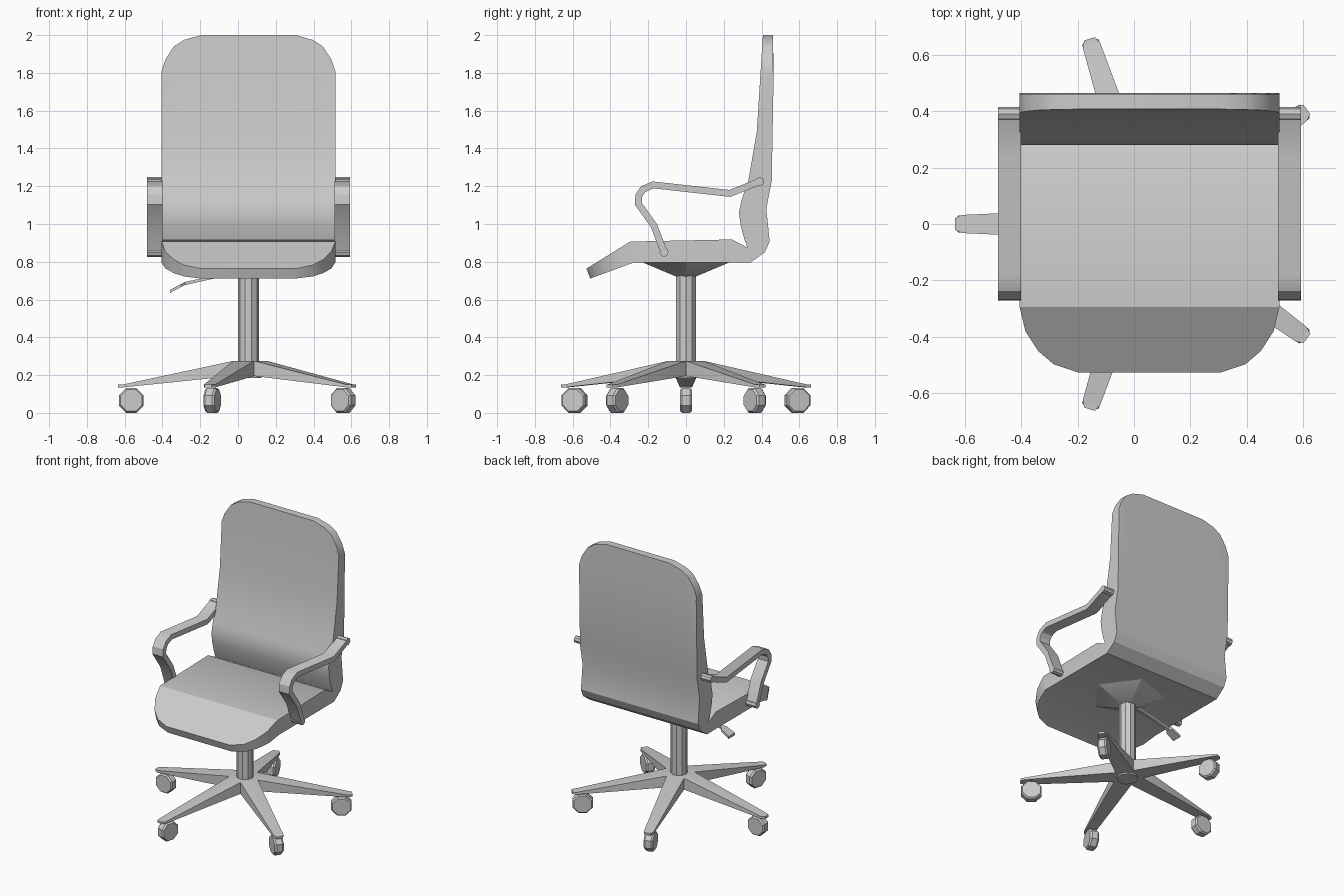
import bpy, bmesh
from math import sin, cos, pi, radians
from mathutils import Vector

cube = bpy.data.objects.get("Cube")
if cube:
    bpy.data.objects.remove(cube, do_unlink=True)

grey = bpy.data.materials.new("light_grey")
grey.use_nodes = True
grey.diffuse_color = (0.6, 0.6, 0.6, 1)
grey.node_tree.nodes["Principled BSDF"].inputs["Base Color"].default_value = (0.6, 0.6, 0.6, 1)

CX = 0.055  # centre line of the chair


def finish(name, bm):
    """Clean the mesh, make an object and shade it."""
    bmesh.ops.remove_doubles(bm, verts=bm.verts, dist=0.0005)
    bmesh.ops.recalc_face_normals(bm, faces=bm.faces)
    mesh = bpy.data.meshes.new(name)
    bm.to_mesh(mesh)
    bm.free()
    mesh.materials.append(grey)
    ob = bpy.data.objects.new(name, mesh)
    bpy.context.collection.objects.link(ob)
    bpy.ops.object.select_all(action='DESELECT')
    ob.select_set(True)
    bpy.context.view_layer.objects.active = ob
    bpy.ops.object.shade_smooth_by_angle(angle=radians(30))
    return ob


def loft(name, rings):
    """Bridge matching rings of points and cap both ends."""
    bm = bmesh.new()
    loops = [[bm.verts.new(p) for p in ring] for ring in rings]
    n = len(loops[0])
    for a, b in zip(loops, loops[1:]):
        for i in range(n):
            j = (i + 1) % n
            bm.faces.new((a[i], a[j], b[j], b[i]))
    bm.faces.new(loops[0])
    bm.faces.new(loops[-1][::-1])
    return finish(name, bm)


def ring(radius, z, sides, turn=0.0):
    return [(CX + radius * cos(turn + 2 * pi * i / sides),
             radius * sin(turn + 2 * pi * i / sides), z) for i in range(sides)]


def ribbon(path, thickness):
    """Outline of a flat band following a 2D path, with mitred bends."""
    pts = [Vector(p) for p in path]
    left, right = [], []
    for i, p in enumerate(pts):
        d0 = (p - pts[max(i - 1, 0)]).normalized()
        d1 = (pts[min(i + 1, len(pts) - 1)] - p).normalized()
        t = (d0 + d1).normalized()
        normal = Vector((-t.y, t.x))
        miter = thickness / 2 / max(t.dot(d1 if d1.length else d0), 0.5)
        left.append(p + normal * miter)
        right.append(p - normal * miter)
    return left + right[::-1]


# Seat and back in one shell, rounded at the front and top corners
def shell_slice(x, top, front):
    low = min(front + 0.02, -0.274)
    side = [(front, 0.907 + 0.617 * (front + 0.295)), (-0.295, 0.907),
            (0.243, 0.918), (0.325, 0.875), (0.31, 0.915), (0.29, 0.99),
            (0.28, 1.06), (0.295, 1.13), (0.33, 1.23), (0.375, 1.49),
            (0.375 + 0.063 * (top - 1.49), top), (0.46, top), (0.464, 1.8),
            (0.454, 1.23), (0.425, 1.08), (0.443, 0.908), (0.417, 0.85),
            (0.343, 0.797), (-0.274, 0.797), (low, 0.797 + 0.368 * (low + 0.274))]
    return [(CX + x, y, z) for y, z in side]


corners = [(0.46, 1.81, -0.295), (0.44, 1.87, -0.38), (0.395, 1.94, -0.45),
           (0.34, 1.975, -0.497), (0.25, 2.0, -0.527)]
slices = [shell_slice(-w, t, f) for w, t, f in corners]
slices += [shell_slice(w, t, f) for w, t, f in reversed(corners)]
loft("seat_and_back", slices)

# Armrests: bent flat bands with round ends
arm = [(-0.116, 0.85), (-0.169, 0.99), (-0.253, 1.108), (-0.25, 1.15),
       (-0.226, 1.185), (-0.174, 1.207), (0.232, 1.162), (0.39, 1.225)]
band = ribbon(arm, 0.036)
for label, sign in (("left", 1), ("right", -1)):
    xs = [CX + sign * 0.455, CX + sign * 0.537]
    loft(label + "_armrest", [[(x, p.x, p.y) for p in band] for x in xs])
    for end, (y, z) in (("front", arm[0]), ("rear", arm[-1])):
        loft(f"{label}_armrest_{end}_end",
             [[(x, y + 0.024 * cos(i * pi / 4), z + 0.024 * sin(i * pi / 4))
               for i in range(8)] for x in xs])

# Tilt mechanism, column and hub plug
loft("tilt_mechanism", [ring(0.25, 0.8, 5), ring(0.03, 0.712, 5)])
loft("column", [ring(0.055, 0.2, 10), ring(0.055, 0.73, 10)])
loft("hub_plug", [ring(0.07, 0.185, 12), ring(0.07, 0.22, 12)])

# Height lever with a wider paddle
stations = [(0.0, 0.745, 0.012), (-0.16, 0.712, 0.012), (-0.28, 0.685, 0.012),
            (-0.3, 0.675, 0.03), (-0.36, 0.643, 0.035)]
loft("height_lever", [[(x, -h, z - 0.008), (x, h, z - 0.008),
                       (x, h, z + 0.008), (x, -h, z + 0.008)] for x, z, h in stations])

# Star base: pentagon hub with five tapering legs
bm = bmesh.new()


def base_point(angle, r, side, z):
    return bm.verts.new((CX + r * cos(angle) - side * sin(angle),
                         r * sin(angle) + side * cos(angle), z))


leg_angles = [pi + 2 * pi * k / 5 for k in range(5)]
for hub_z, tip_z in ((0.275, 0.15), (0.195, 0.135)):
    bm.faces.new([base_point(a + pi / 5, 0.1, 0, hub_z) for a in leg_angles])
for a in leg_angles:
    plan = [(0.081, -0.059), (0.665, -0.032), (0.69, -0.02),
            (0.69, 0.02), (0.665, 0.032), (0.081, 0.059)]
    upper = [base_point(a, r, s, 0.275 if r < 0.1 else 0.15) for r, s in plan]
    lower = [base_point(a, r, s, 0.195 if r < 0.1 else 0.135) for r, s in plan]
    for loop in (upper, lower):
        bm.faces.new((loop[0], loop[1], loop[4], loop[5]))
        bm.faces.new(loop[1:5])
    for i in range(5):
        bm.faces.new((upper[i], upper[i + 1], lower[i + 1], lower[i]))
finish("star_base", bm)

# Casters: eight-sided wheels that roll outward
for k, a in enumerate(leg_angles):
    out, across = Vector((cos(a), sin(a), 0)), Vector((-sin(a), cos(a), 0))
    centre = Vector((CX, 0, 0.066)) + out * 0.62
    rings = []
    for offset, radius in ((-0.031, 0.062), (-0.02, 0.071), (0.02, 0.071), (0.031, 0.062)):
        rings.append([centre + across * offset
                      + out * radius * cos((i + 0.5) * pi / 4)
                      + Vector((0, 0, radius * sin((i + 0.5) * pi / 4))) for i in range(8)])
    loft(f"caster_{k + 1}", rings)
